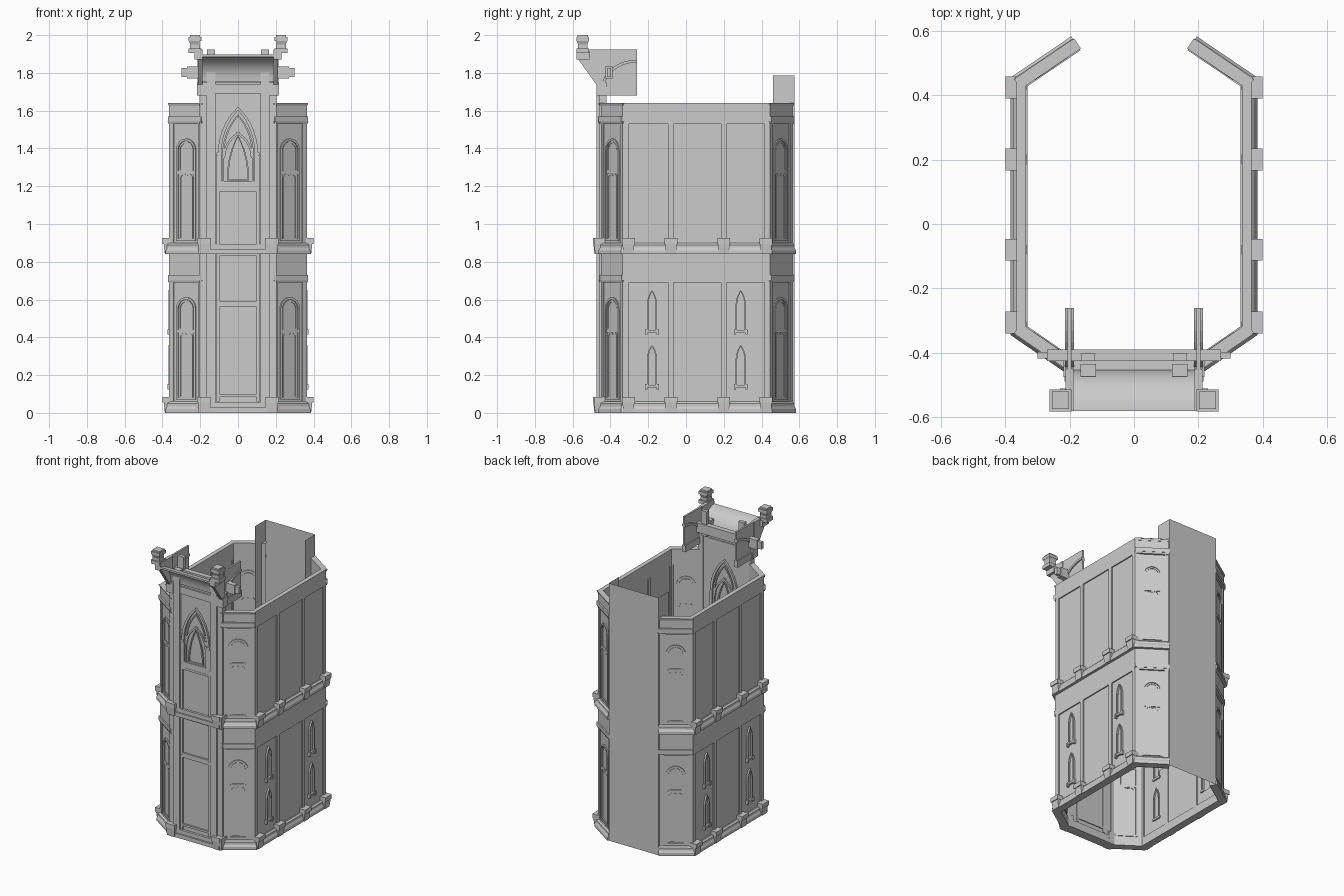
import bpy, bmesh, math
from mathutils import Matrix, Vector

if "Cube" in bpy.data.objects:
    bpy.data.objects.remove(bpy.data.objects["Cube"])

stone = bpy.data.materials.new("grey_stone")
stone.diffuse_color = (0.6, 0.6, 0.6, 1)
stone.use_nodes = True
stone.node_tree.nodes["Principled BSDF"].inputs["Base Color"].default_value = stone.diffuse_color


def finish(bm, name, mirror=True, smooth=False):
    bmesh.ops.recalc_face_normals(bm, faces=bm.faces[:])
    me = bpy.data.meshes.new(name)
    bm.to_mesh(me)
    bm.free()
    me.materials.append(stone)
    ob = bpy.data.objects.new(name, me)
    bpy.context.collection.objects.link(ob)
    if mirror:
        ob.modifiers.new("mirror", "MIRROR").use_mirror_merge = False
    if smooth:
        bpy.context.view_layer.objects.active = ob
        ob.select_set(True)
        bpy.ops.object.shade_smooth_by_angle()
        ob.select_set(False)


def frame(p, q):
    """Facade frame: u runs from the middle of p-q, d is outward, z is up."""
    p, q = Vector((*p, 0)), Vector((*q, 0))
    t = (q - p).normalized()
    n = Vector((t.y, -t.x, 0))
    m = Matrix((t, n, (0, 0, 1))).transposed().to_4x4()
    m.translation = (p + q) / 2
    return m, (q - p).length / 2


def box(bm, m, u0, u1, z0, z1, d0, d1, flare=0):
    def level(z, f):
        return [bm.verts.new(m @ Vector(c)) for c in
                ((u0 - f, d0, z), (u1 + f, d0, z), (u1 + f, d1 + f, z), (u0 - f, d1 + f, z))]
    a, b = level(z0, 0), level(z1, flare)
    bm.faces.new(a)
    bm.faces.new(b)
    for i in range(4):
        j = (i + 1) % 4
        bm.faces.new((a[i], a[j], b[j], b[i]))


def arch(w, z0, spring, rise, n=7):
    r = (w * w + rise * rise) / (2 * w)
    end = math.atan2(rise, r - w)
    half = [(w - r + r * math.cos(end * i / n), spring + r * math.sin(end * i / n)) for i in range(n + 1)]
    return [(w, z0)] + half + [(-u, z) for u, z in half[-2::-1]] + [(-w, z0)]


def strip(bm, m, outer, inner, d0, d1, closed=True, uo=0):
    """Flat moulding between two matching outlines."""
    rows = [[bm.verts.new(m @ Vector((uo + o[0], d, o[1]))),
             bm.verts.new(m @ Vector((uo + i[0], d, i[1])))] for d in (d0, d1) for o, i in zip(outer, inner)]
    n = len(outer)
    sect = [(rows[k][0], rows[k][1], rows[k + n][1], rows[k + n][0]) for k in range(n)]
    for k in range(n if closed else n - 1):
        a, b = sect[k], sect[(k + 1) % n]
        for e in range(4):
            f = (e + 1) % 4
            bm.faces.new((a[e], a[f], b[f], b[e]))
    if not closed:
        bm.faces.new(sect[0])
        bm.faces.new(sect[-1])


def arch_frame(bm, m, w, z0, spring, rise, t, d0, d1, uo=0):
    strip(bm, m, arch(w, z0, spring, rise), arch(w - t, z0 + t, spring, rise - t), d0, d1, uo=uo)


def sweep(bm, path, prof):
    """Mitred moulding following a plan path; profile points are (offset, z)."""
    pts = [Vector(p) for p in path]
    nrm = [Vector(((b - a).y, -(b - a).x)).normalized() for a, b in zip(pts, pts[1:])]
    rings = []
    for i, p in enumerate(pts):
        a, b = nrm[max(i - 1, 0)], nrm[min(i, len(nrm) - 1)]
        mit = (a + b) / (1 + a.dot(b))
        rings.append([bm.verts.new((*(p + mit * d), z)) for d, z in prof])
    k = len(prof)
    for a, b in zip(rings, rings[1:]):
        for e in range(k):
            bm.faces.new((a[e], a[(e + 1) % k], b[(e + 1) % k], b[e]))
    bm.faces.new(rings[0])
    bm.faces.new(rings[-1])


path = [(0.19, -0.455), (0.365, -0.335), (0.365, 0.445), (0.185, 0.567)]
side, sh = frame(path[1], path[2])
diags = [frame(path[0], path[1]), frame(path[2], path[3])]
bay, _ = frame((-0.2, -0.455), (0.2, -0.455))
floors = (0.0, 0.84)
side_mid = 0.055

# Hollow shell of the side and corner walls, with thicker friezes
bm = bmesh.new()
sweep(bm, path, [(-0.026, 0), (-0.008, 0), (-0.008, 1.635), (-0.026, 1.635)])
for z0, z1 in ((0.69, 0.84), (1.53, 1.64)):
    sweep(bm, path, [(-0.03, z0), (0, z0), (0, z1), (-0.03, z1)])
finish(bm, "outer_walls")

# Base and storey ledges
bm = bmesh.new()
for z in floors:
    sweep(bm, path, [(-0.034, z), (0.018, z), (0.018, z + 0.02), (0.01, z + 0.035),
                     (0.01, z + 0.05), (0, z + 0.06), (-0.034, z + 0.06)])
finish(bm, "storey_ledges")

# Cornice mouldings on the angled corner walls
bm = bmesh.new()
for m, h in diags:
    for z0, z1, d in ((0.69, 0.73, 0.008), (1.53, 1.57, 0.01), (1.625, 1.64, 0.008)):
        box(bm, m, -h, h, z0 + 0.012, z1, -0.03, d)
        box(bm, m, -h, h, z0, z0 + 0.012, -0.03, d - 0.006, 0.004)
finish(bm, "corner_cornices")

# Pilasters and flared plinths of the side walls
bm, bp = bmesh.new(), bmesh.new()
for y in (-0.318, -0.08, 0.2, 0.43):
    u = y - side_mid
    for z, top in ((0.05, 0.69), (0.89, 1.53)):
        box(bm, side, u - 0.015, u + 0.015, z, top, -0.031, 0)
    cy = u + (0.013 if y < -0.3 else -0.007 if y > 0.4 else 0)
    for z in floors:
        box(bp, side, cy - 0.026, cy + 0.026, z, z + 0.055, -0.02, 0.022, 0.006)
        box(bp, side, cy - 0.034, cy + 0.034, z + 0.055, z + 0.085, -0.02, 0.034)
for m, h in diags:
    for s in (-1, 1):
        u = s * (h - 0.014)
        for z, top in ((0.05, 0.69), (0.89, 1.53)):
            box(bm, m, u - 0.013, u + 0.013, z, top, -0.03, 0)
finish(bm, "wall_pilasters")
finish(bp, "wall_plinths")

# Lancet windows on the side walls
bm = bmesh.new()
for y in (-0.18, 0.29):
    u = y - side_mid
    for f in floors:
        for z in (0.14, 0.43):
            arch_frame(bm, side, 0.027, z, z + 0.14, 0.08, 0.008, -0.035, 0.003, u)
            for s in (-1, 1):
                box(bm, side, u + s * 0.03 - 0.006, u + s * 0.03 + 0.006, z - 0.016, z + 0.012, -0.012, 0.008)
            box(bm, side, u - 0.034, u + 0.034, z - 0.006, z + 0.008, -0.035, 0.006)
finish(bm, "lancet_windows")

# Round-headed niches on the angled walls
bm = bmesh.new()
for m, h in diags:
    for f in floors:
        arch_frame(bm, m, 0.062, f + 0.07, f + 0.55, 0.062, 0.012, -0.031, -0.001)
        arch_frame(bm, m, 0.045, f + 0.44, f + 0.55, 0.045, 0.007, -0.03, -0.004)
        arch_frame(bm, m, 0.042, f + 0.08, f + 0.40, 0.02, 0.006, -0.03, -0.005)
        box(bm, m, -0.05, 0.05, f + 0.425, f + 0.44, -0.03, -0.003)
finish(bm, "round_niches")

# Front bay: backing panel and side strips
bm = bmesh.new()
box(bm, bay, -0.17, 0.17, 0, 1.75, -0.03, 0)
for s in (-1, 1):
    box(bm, bay, s * 0.183 - 0.02, s * 0.183 + 0.02, 0, 1.68, -0.035, 0.004)
finish(bm, "bay_wall", False)

# Front bay posts, rising above the wall
bm = bmesh.new()
for s in (-1, 1):
    box(bm, bay, s * 0.142 - 0.024, s * 0.142 + 0.024, 0, 1.85, -0.02, 0.018)
    box(bm, bay, s * 0.107 - 0.008, s * 0.107 + 0.008, 0.06, 1.36, -0.036, 0.01)
    box(bm, bay, s * 0.143 - 0.022, s * 0.143 + 0.022, 1.75, 1.925, -0.055, -0.03)
finish(bm, "bay_posts", False)

# Front bay ledges, rails and plinths
bm = bmesh.new()
for z in floors:
    box(bm, bay, -0.2, 0.2, z, z + 0.028, -0.04, 0.026)
    box(bm, bay, -0.2, 0.2, z + 0.028, z + 0.055, -0.038, 0.016)
    for s in (-1, 1):
        for c, d in ((0.185, 0.026), (0.172, 0.03)):
            box(bm, bay, s * c - 0.023, s * c + 0.023, z, z + 0.055, -0.04, d, 0.005)
            box(bm, bay, s * c - 0.03, s * c + 0.03, z + 0.055, z + 0.085, -0.04, d + 0.007)
for z, w, t in ((0.085, 0.1, 0.014), (0.56, 0.115, 0.02), (0.58, 0.1, 0.012), (0.83, 0.1, 0.012),
                (1.17, 0.1, 0.014), (1.185, 0.115, 0.028), (1.69, 0.12, 0.05)):
    box(bm, bay, -w, w, z, z + t, -0.036, 0.012)
finish(bm, "bay_rails", False)

# Large pointed window with crossing tracery
bm = bmesh.new()
arch_frame(bm, bay, 0.105, 1.21, 1.38, 0.24, 0.018, -0.045, 0.014)
arch_frame(bm, bay, 0.083, 1.215, 1.37, 0.21, 0.01, -0.04, 0.008)
arch_frame(bm, bay, 0.058, 1.23, 1.25, 0.22, 0.009, -0.04, 0.01)
for s in (-1, 1):
    def curve(r):
        return [(s * (0.075 - r * math.cos(a)), 1.35 + r * math.sin(a))
                for a in [i * 0.14 for i in range(9)]]
    strip(bm, bay, curve(0.155), curve(0.143), -0.04, 0.009, False)
    box(bm, bay, s * 0.1 - 0.014, s * 0.1 + 0.014, 1.36, 1.378, -0.03, 0.018)
finish(bm, "pointed_window", False)

# Curved overhanging canopy
bm = bmesh.new()
arc = [i * math.pi / 16 for i in range(9)]
lower = [(-0.58 + 0.115 * math.cos(a), 1.755 + 0.13 * math.sin(a)) for a in arc]
upper = [(-0.58 + 0.127 * math.cos(a), 1.755 + 0.142 * math.sin(a)) for a in arc]
across = Matrix(((0, 1, 0, 0), (1, 0, 0, 0), (0, 0, 1, 0), (0, 0, 0, 1)))
strip(bm, across, lower, upper, -0.205, 0.205, False)
finish(bm, "canopy", False, True)

# Canopy brackets with a thin web and an arched rib
bm = bmesh.new()
top = [(-0.58, 1.925), (-0.56, 1.925), (-0.54, 1.925), (-0.52, 1.925), (-0.5, 1.925),
       (-0.47, 1.925), (-0.45, 1.925), (-0.445, 1.82), (-0.44, 1.69)]
strip(bm, across, lower, top, 0.188, 0.212, False)
box(bm, across, -0.45, -0.26, 1.69, 1.925, 0.194, 0.206)
rib_o = [(-0.26 - 0.19 * math.cos(a), 1.71 + 0.16 * math.sin(a)) for a in arc]
rib_i = [(-0.26 - 0.175 * math.cos(a), 1.71 + 0.145 * math.sin(a)) for a in arc]
strip(bm, across, rib_o, rib_i, 0.186, 0.214, False)
box(bm, across, -0.47, -0.26, 1.68, 1.725, 0.187, 0.213)
box(bm, across, -0.475, -0.42, 1.68, 1.75, 0.165, 0.218)
box(bm, across, -0.59 + 0.01, -0.51, 1.87, 1.915, 0.188, 0.23)
finish(bm, "canopy_brackets")

# Cross beam behind the canopy
bm = bmesh.new()
box(bm, across, -0.425, -0.39, 1.77, 1.835, -0.27, 0.27)
box(bm, across, -0.418, -0.397, 1.778, 1.827, -0.3, 0.3)
finish(bm, "cross_beam", False)

# Stacked square finials
bm = bmesh.new()
for z0, z1, r, f in ((1.905, 1.93, 0.034, 0), (1.93, 1.95, 0.026, 0), (1.95, 1.97, 0.024, 0.008),
                     (1.97, 1.99, 0.034, 0), (1.99, 2.0, 0.027, 0)):
    box(bm, across, -0.547 - r, -0.547 + r, z0, z1, 0.228 - r, 0.228 + r, f)
finish(bm, "finials")

# Tall back panel folded inward at both sides
bm = bmesh.new()
cols = [[bm.verts.new((x, y, z)) for z in (0, 1.785)]
        for x, y in ((-0.19, 0.46), (-0.19, 0.575), (0.19, 0.575), (0.19, 0.46))]
for a, b in zip(cols, cols[1:]):
    bm.faces.new((a[0], b[0], b[1], a[1]))
finish(bm, "back_panel", False)
